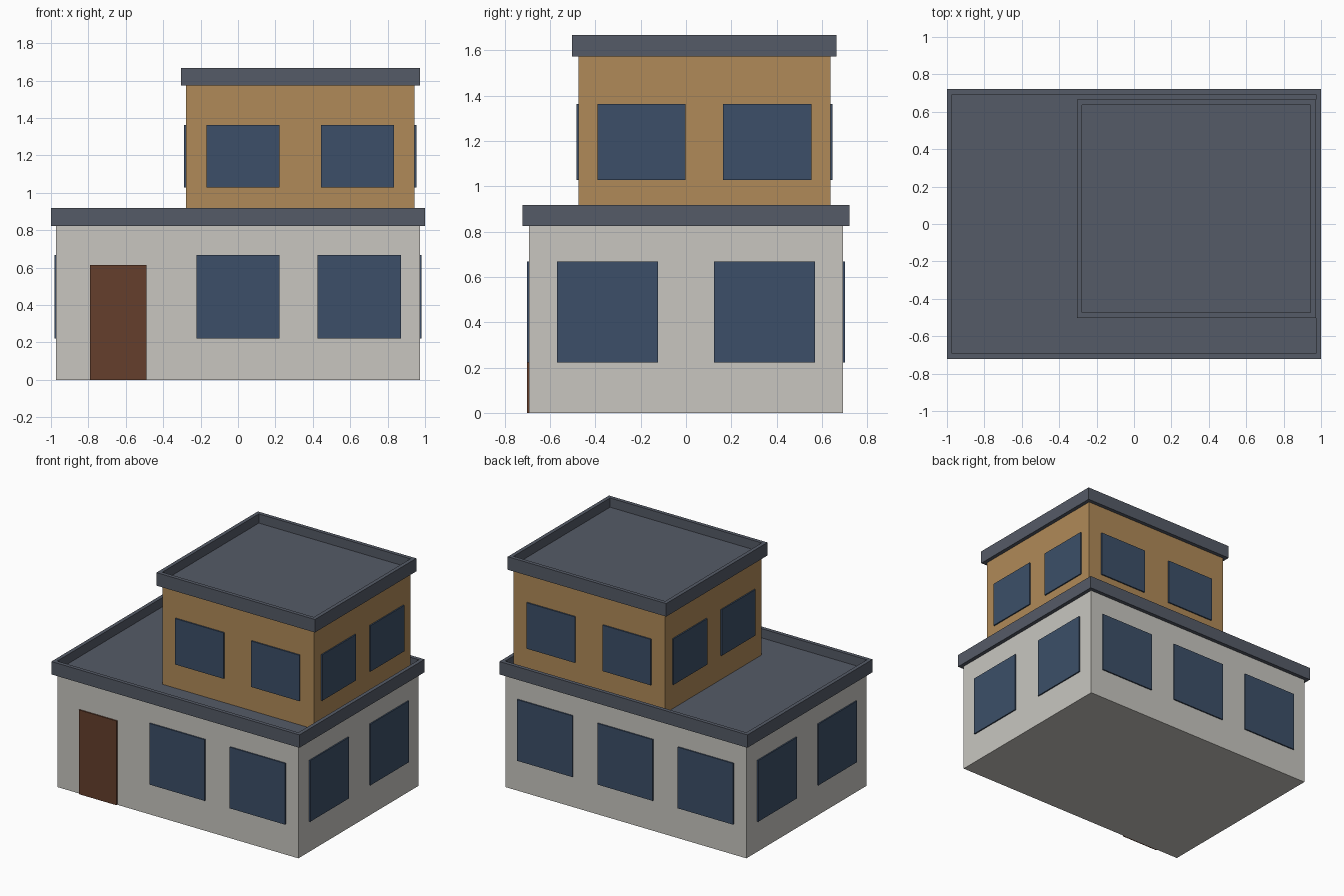
import bpy, bmesh

if "Cube" in bpy.data.objects:
    bpy.data.objects.remove(bpy.data.objects["Cube"])


def material(name, srgb):
    m = bpy.data.materials.new(name)
    lin = [((c / 255 + 0.055) / 1.055) ** 2.4 for c in srgb]
    m.diffuse_color = (*lin, 1)
    m.use_nodes = True
    m.node_tree.nodes["Principled BSDF"].inputs["Base Color"].default_value = m.diffuse_color
    return m


PLASTER = material("pale plaster", (200, 198, 192))
TIMBER = material("ochre cladding", (176, 138, 88))
ROOF = material("slate grey", (85, 91, 103))
GLASS = material("blue glass", (60, 79, 104))
DOOR = material("brown door", (101, 62, 44))
PLATE = 0.0095  # how far windows and door stand proud of the wall


def box(name, lo, hi, mat, recess=None):
    """Box between two corners; recess = (rim width, depth) sinks the top."""
    bm = bmesh.new()
    bmesh.ops.create_cube(bm, size=1)
    for v in bm.verts:
        v.co = [lo[i] + (v.co[i] + 0.5) * (hi[i] - lo[i]) for i in range(3)]
    if recess:
        rim, depth = recess
        top = max(bm.faces, key=lambda f: f.calc_center_median().z)
        bmesh.ops.inset_region(bm, faces=[top], thickness=rim)
        inner = bmesh.ops.extrude_discrete_faces(bm, faces=[top])["faces"][0]
        for v in inner.verts:
            v.co.z -= depth
    mesh = bpy.data.meshes.new(name)
    bm.to_mesh(mesh)
    bm.free()
    mesh.materials.append(mat)
    ob = bpy.data.objects.new(name, mesh)
    bpy.context.collection.objects.link(ob)


def plate(name, lo, hi, side, at, width, z0, z1, mat):
    """Thin panel on one wall of the storey (lo..hi), centred at 'at'."""
    axis = 0 if side in ("left", "right") else 1
    a, b = [0, 0, z0], [0, 0, z1]
    a[1 - axis], b[1 - axis] = at - width / 2, at + width / 2
    if side in ("left", "front"):
        a[axis], b[axis] = lo[axis] - PLATE, lo[axis]
    else:
        a[axis], b[axis] = hi[axis], hi[axis] + PLATE
    box(name, a, b, mat)


def storey(name, lo, hi, mat, roof_top, windows, width, z0, z1):
    box(name + "_walls", lo, hi, mat)
    # overhanging roof with a raised rim
    o = 0.028
    box(name + "_roof", (lo[0] - o, lo[1] - o, hi[2]),
        (hi[0] + o, hi[1] + o, roof_top), ROOF, (0.039, 0.067))
    # windows evenly spaced along each wall
    for side, (slots, used) in windows.items():
        k = 1 if side in ("left", "right") else 0
        step = (hi[k] - lo[k]) / slots
        for i in used:
            plate(f"{name}_{side}_window_{i}", lo, hi, side,
                  lo[k] + step * (i + 0.5), width, z0, z1, GLASS)


# Ground floor, with the door in the first front bay
g_lo, g_hi = (-0.972, -0.693, 0), (0.972, 0.693, 0.824)
storey("ground_floor", g_lo, g_hi, PLASTER, 0.918,
       {"front": (3, (1, 2)), "back": (3, (0, 1, 2)),
        "left": (2, (0, 1)), "right": (2, (0, 1))}, 0.446, 0.222, 0.668)
plate("front_door", g_lo, g_hi, "front", -0.64, 0.303, 0, 0.614, DOOR)

# Upper floor, standing on the sunken roof deck
two = (2, (0, 1))
storey("upper_floor", (-0.278, -0.474, 0.851), (0.944, 0.637, 1.573), TIMBER, 1.668,
       {"front": two, "back": two, "left": two, "right": two}, 0.39, 1.028, 1.363)
